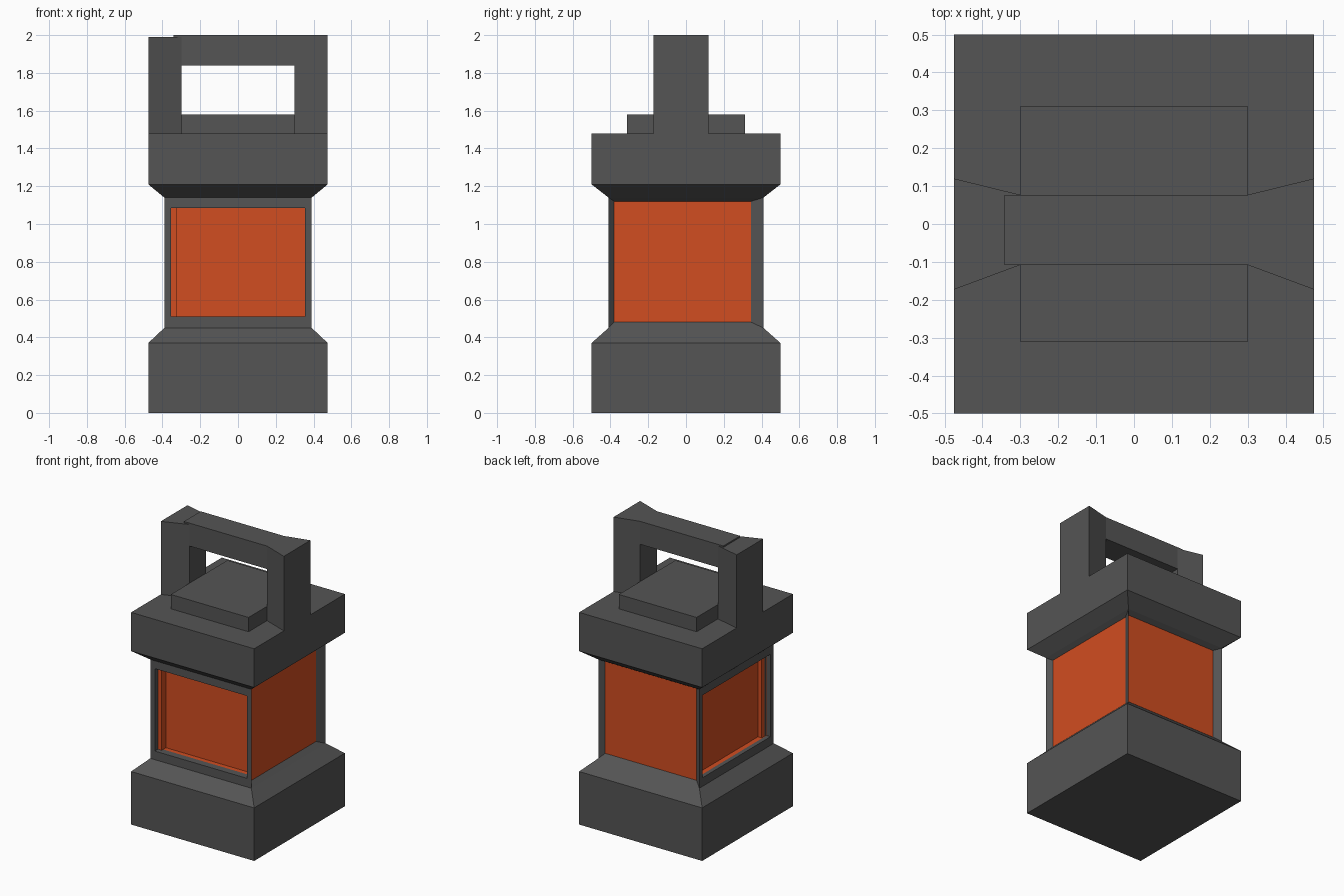
import bpy
import bmesh

if "Cube" in bpy.data.objects:
    bpy.data.objects.remove(bpy.data.objects["Cube"])


def material(name, rgb):
    m = bpy.data.materials.new(name)
    m.diffuse_color = (*rgb, 1)
    m.use_nodes = True
    m.node_tree.nodes["Principled BSDF"].inputs["Base Color"].default_value = m.diffuse_color
    return m


GREY = material("dark_metal", (0.09, 0.09, 0.09))
ORANGE = material("orange_glass", (0.64, 0.075, 0.015))


def loft(bm, rings, start=False, end=False):
    """Skin a list of 4-point rings, optionally closing the ends."""
    vs = [[bm.verts.new(p) for p in r] for r in rings]
    for a, b in zip(vs, vs[1:]):
        for i in range(4):
            j = (i + 1) % 4
            bm.faces.new((a[i], a[j], b[j], b[i]))
    if start:
        bm.faces.new(vs[0][::-1])
    if end:
        bm.faces.new(vs[-1])


def finish(bm, name, mat):
    bmesh.ops.remove_doubles(bm, verts=bm.verts, dist=0.0005)
    me = bpy.data.meshes.new(name)
    bm.to_mesh(me)
    bm.free()
    me.materials.append(mat)
    ob = bpy.data.objects.new(name, me)
    bpy.context.collection.objects.link(ob)
    return ob


def rect(x0, x1, y0, y1, z):
    return [(x0, y0, z), (x1, y0, z), (x1, y1, z), (x0, y1, z)]


def solid(name, rings):
    bm = bmesh.new()
    loft(bm, rings, True, True)
    return finish(bm, name, GREY)


# Upright ring on one side: u runs along the side, d is distance from centre
SIDES = {
    "front": lambda u, d, z: (u, -d, z),
    "right": lambda u, d, z: (d, u, z),
    "back": lambda u, d, z: (-u, d, z),
    "left": lambda u, d, z: (-d, -u, z),
}


def side_ring(side, u0, u1, z0, z1, d):
    f = SIDES[side]
    return [f(u0, d, z0), f(u1, d, z0), f(u1, d, z1), f(u0, d, z1)]


X, Y, NX, NY = 0.475, 0.5, 0.39, 0.41
Z0, Z1 = 0.45, 1.14

# Lantern body: base and top block with sloped shoulders
body = bmesh.new()
loft(body, [rect(-X, X, -Y, Y, 0), rect(-X, X, -Y, Y, 0.37),
            rect(-NX, NX, -NY, NY, Z0)], start=True)
loft(body, [rect(-NX, NX, -NY, NY, Z1), rect(-X, X, -Y, Y, 1.21),
            rect(-X, X, -Y, Y, 1.48)], end=True)

# Framed windows, cut straight in, on the front and left
for side, hu, d, w, lip, deep in (("front", NX, NY, 0.355, 0.36, 0.328),
                                  ("left", NY, NX, 0.375, 0.36, 0.326)):
    win = (side, -w, w, 0.51, 1.085)
    loft(body, [side_ring(side, -hu, hu, Z0, Z1, d),
                side_ring(*win, d), side_ring(*win, lip)])
    glass = bmesh.new()
    loft(glass, [side_ring(*win, lip), side_ring(*win, deep)], end=True)
    finish(glass, side + "_glass", ORANGE)

# Bevel-edged panels on the right and back
for side, hu, d, u0, u1, deep in (("right", NY, NX, -0.38, 0.345, 0.36),
                                  ("back", NX, NY, -0.36, 0.345, 0.376)):
    inner = side_ring(side, u0, u1, 0.48, 1.12, deep)
    loft(body, [side_ring(side, -hu, hu, Z0, Z1, d), inner])
    glass = bmesh.new()
    glass.faces.new([glass.verts.new(p) for p in inner])
    finish(glass, side + "_glass", ORANGE)

finish(body, "lantern_body", GREY)

# Raised lid
solid("lid", [rect(-0.30, 0.30, -0.312, 0.312, z) for z in (1.48, 1.58)])


# Handle posts flare outwards; the left one sits slightly lower than the bar
def post(name, s, top):
    plan = [(0.30, -0.108), (X, -0.173), (X, 0.12), (0.30, 0.077)]
    if s < 0:
        plan.reverse()
    solid(name, [[(s * x, y, z) for x, y in plan] for z in (1.48, top)])


post("handle_post_right", 1, 2.0)
post("handle_post_left", -1, 1.99)
solid("handle_bar", [rect(-0.342, 0.30, -0.108, 0.077, z) for z in (1.84, 2.0)])
